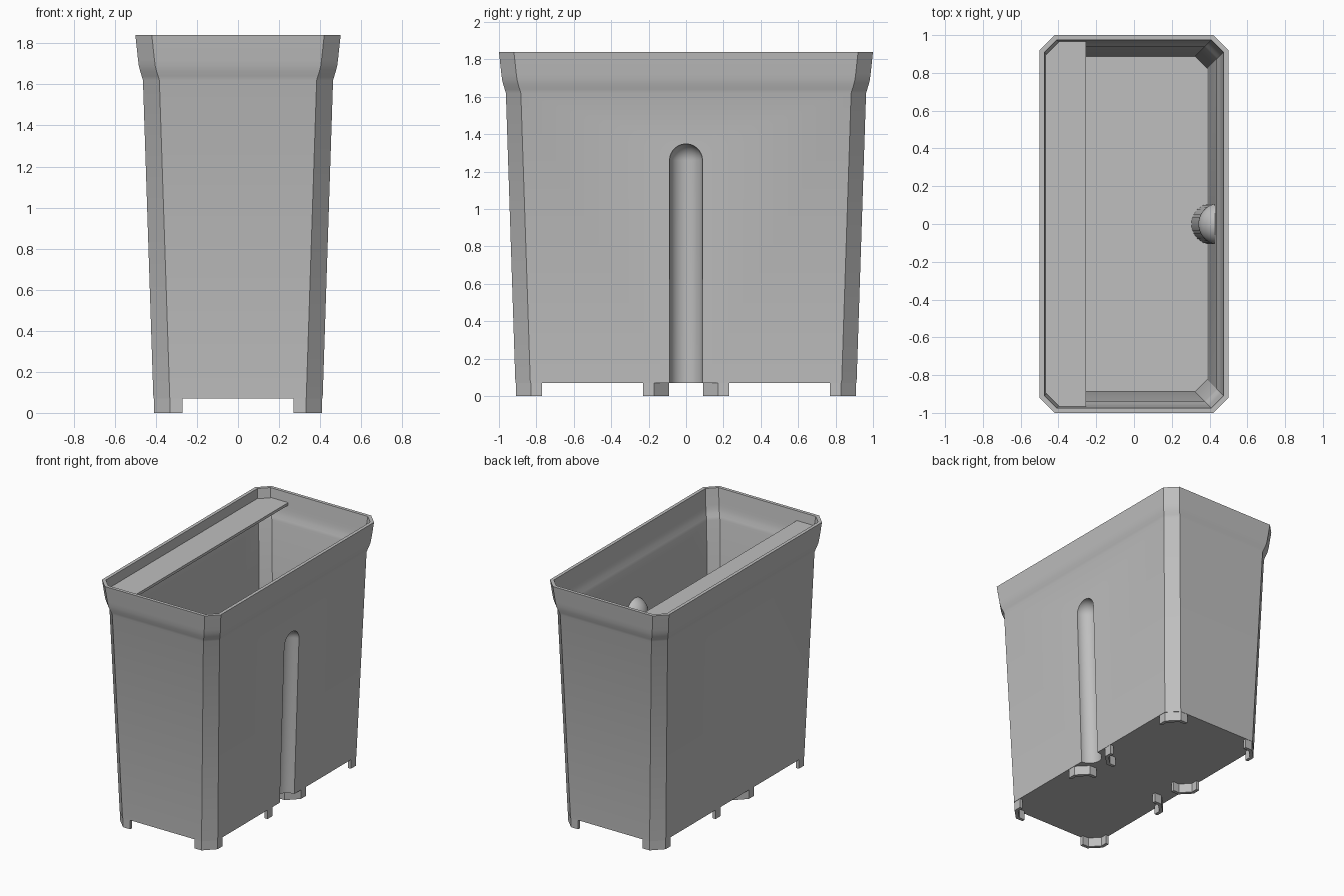
import bpy
import bmesh
from mathutils import Vector

cube = bpy.data.objects.get("Cube")
if cube:
    bpy.data.objects.remove(cube, do_unlink=True)

CHAMFER = 0.08
WALL = 0.025
SLOPE = 0.053 / 1.62      # outward lean of the walls
FLOOR_Z = 0.07

grey = bpy.data.materials.new("plain grey")
grey.use_nodes = True
grey.diffuse_color = (0.52, 0.52, 0.52, 1)
grey.node_tree.nodes["Principled BSDF"].inputs["Base Color"].default_value = grey.diffuse_color


def make_object(name, bm):
    bmesh.ops.recalc_face_normals(bm, faces=bm.faces)
    mesh = bpy.data.meshes.new(name)
    bm.to_mesh(mesh)
    bm.free()
    mesh.materials.append(grey)
    obj = bpy.data.objects.new(name, mesh)
    bpy.context.collection.objects.link(obj)
    return obj


def select_only(obj):
    bpy.ops.object.select_all(action='DESELECT')
    obj.select_set(True)
    bpy.context.view_layer.objects.active = obj


def cut(obj, cutter):
    mod = obj.modifiers.new("cut", 'BOOLEAN')
    mod.operation = 'DIFFERENCE'
    mod.solver = 'EXACT'
    mod.object = cutter
    select_only(obj)
    bpy.ops.object.modifier_apply(modifier=mod.name)
    bpy.data.objects.remove(cutter, do_unlink=True)


def octagon(hx, hy, c):
    # rectangle with chamfered corners, counter-clockwise
    return [(hx, -hy + c), (hx, hy - c), (hx - c, hy), (-hx + c, hy),
            (-hx, hy - c), (-hx, -hy + c), (-hx + c, -hy), (hx - c, -hy)]


def loft(name, profile, inset):
    # stack of chamfered rings; profile holds (half width, height)
    bm = bmesh.new()
    c = CHAMFER - 0.586 * inset
    rings = [[bm.verts.new((x, y, z)) for x, y in octagon(h - inset, h + 0.5 - inset, c)]
             for h, z in profile]
    for low, high in zip(rings, rings[1:]):
        for i in range(8):
            j = (i + 1) % 8
            bm.faces.new((low[i], low[j], high[j], high[i]))
    bm.faces.new(rings[0])
    bm.faces.new(rings[-1])
    return make_object(name, bm)


def groove(name, side, radius):
    # round-topped rod leaning along the wall
    bm = bmesh.new()
    bmesh.ops.create_uvsphere(bm, u_segments=40, v_segments=20, radius=radius)
    for v in bm.verts:
        if v.co.z < -0.001:
            v.co.z -= 1.4
        v.co.z += 1.26
        v.co.x = side * (v.co.x + 0.41 + SLOPE * v.co.z)
    return make_object(name, bm)


# Container body with flared rim, cavity and side grooves
flare = [(0.463, 1.62), (0.469, 1.64), (0.477, 1.665), (0.483, 1.69), (0.487, 1.72)]
outer = [(0.41 + SLOPE * FLOOR_Z, FLOOR_Z)] + flare + [(0.5, 1.84)]
inner = [(0.413, FLOOR_Z + WALL)] + flare + [(0.502, 1.86)]
body = loft("container_body", outer, 0)
cavity = loft("cavity_cutter", inner, WALL)
for side in (-1, 1):
    cut(cavity, groove("liner_cutter", side, 0.11))
cut(body, cavity)
for side in (-1, 1):
    cut(body, groove("groove_cutter", side, 0.088))
select_only(body)
bpy.ops.object.shade_smooth_by_angle(angle=0.6)


# Shelf under the rim on one long side
def prism(name, outline, z0, z1):
    bm = bmesh.new()
    face = bm.faces.new([bm.verts.new((x, y, z0)) for x, y in outline])
    top = bmesh.ops.extrude_face_region(bm, geom=[face])["geom"]
    bmesh.ops.translate(bm, vec=Vector((0, 0, z1 - z0)),
                        verts=[g for g in top if isinstance(g, bmesh.types.BMVert)])
    return make_object(name, bm)


sx, sy = 0.472, 0.97
prism("inner_shelf", [(-0.255, -sy), (-0.255, sy), (CHAMFER - sx, sy), (-sx, sy - CHAMFER),
                      (-sx, CHAMFER - sy), (CHAMFER - sx, -sy)], 1.75, 1.77)

# Thin angled feet: one at each corner, one on each side of each groove
t, k = WALL, 0.414 * WALL
foot = [(0.27, 0.91), (0.33, 0.91), (0.41, 0.83), (0.41, 0.77),
        (0.41 - t, 0.77), (0.41 - t, 0.83 - k), (0.33 - k, 0.91 - t), (0.27, 0.91 - t)]
for mx, x_name in ((1, "left"), (-1, "right")):
    for my, y_name in ((1, "back"), (-1, "front")):
        prism(f"corner_foot_{y_name}_{x_name}",
              [(mx * x, my * y) for x, y in foot], 0, FLOOR_Z + 0.005)
        prism(f"groove_foot_{y_name}_{x_name}",
              [(mx * x, my * (1 - y)) for x, y in foot], 0, FLOOR_Z + 0.005)
